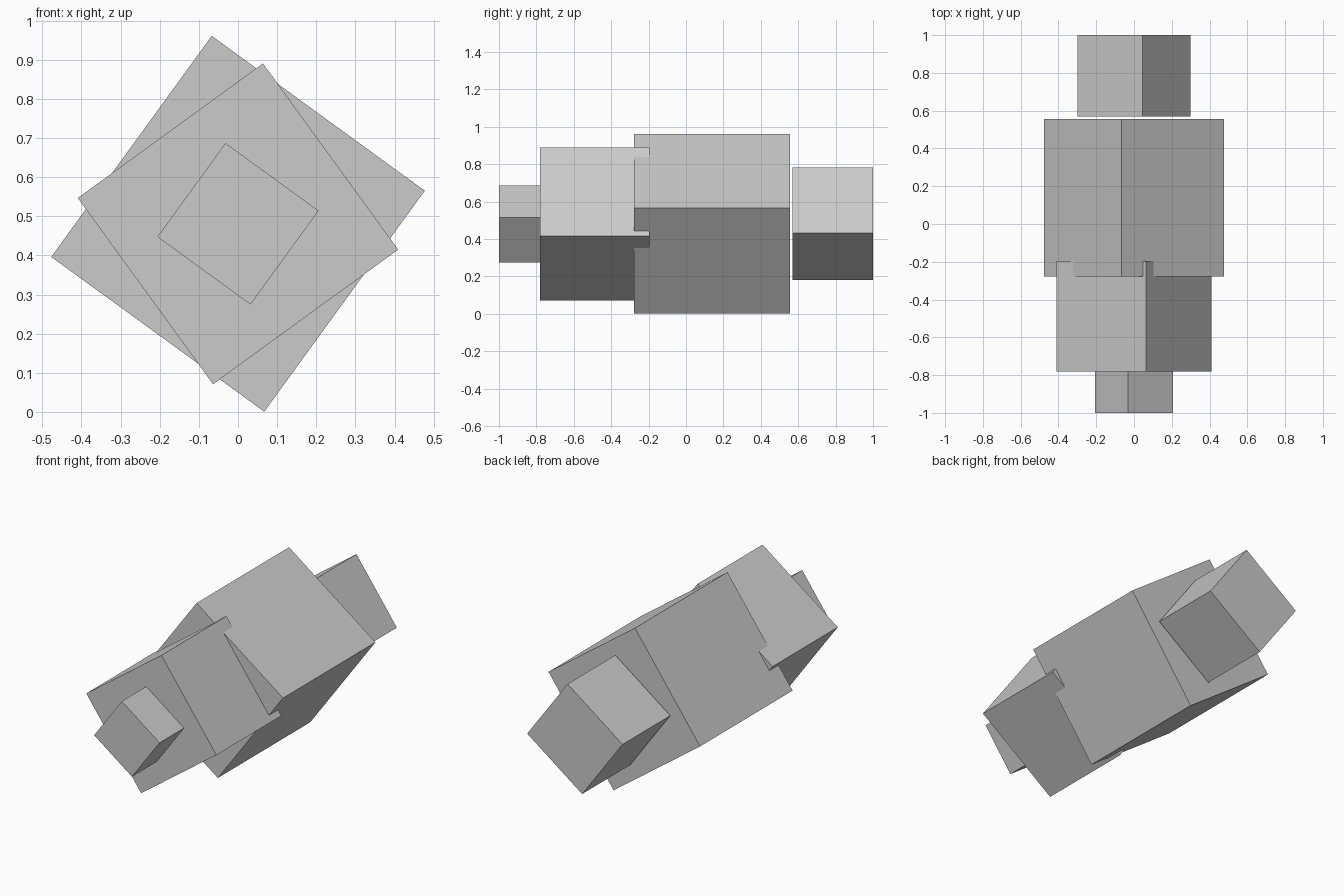
import bpy
from math import radians

if "Cube" in bpy.data.objects:
    bpy.data.objects.remove(bpy.data.objects["Cube"])

AXIS_Z = 0.481  # height of the shared long axis


def block(name, width, height, y0, y1, roll):
    """Box along y, rolled about the shared axis."""
    bpy.ops.mesh.primitive_cube_add(size=1, location=(0, (y0 + y1) / 2, AXIS_Z),
                                    rotation=(0, radians(roll), 0))
    ob = bpy.context.object
    ob.name = name
    ob.scale = (width, y1 - y0, height)
    bpy.ops.object.transform_apply(location=False, rotation=True, scale=True)


# Small front tip, front block, large main block, detached rear block
block("front_tip", 0.294, 0.296, -1.0, -0.78, 36)
block("front_block", 0.585, 0.588, -0.78, -0.195, -36)
block("main_block", 0.673, 0.698, -0.277, 0.555, 36)
block("rear_block", 0.428, 0.433, 0.57, 1.0, -36)
